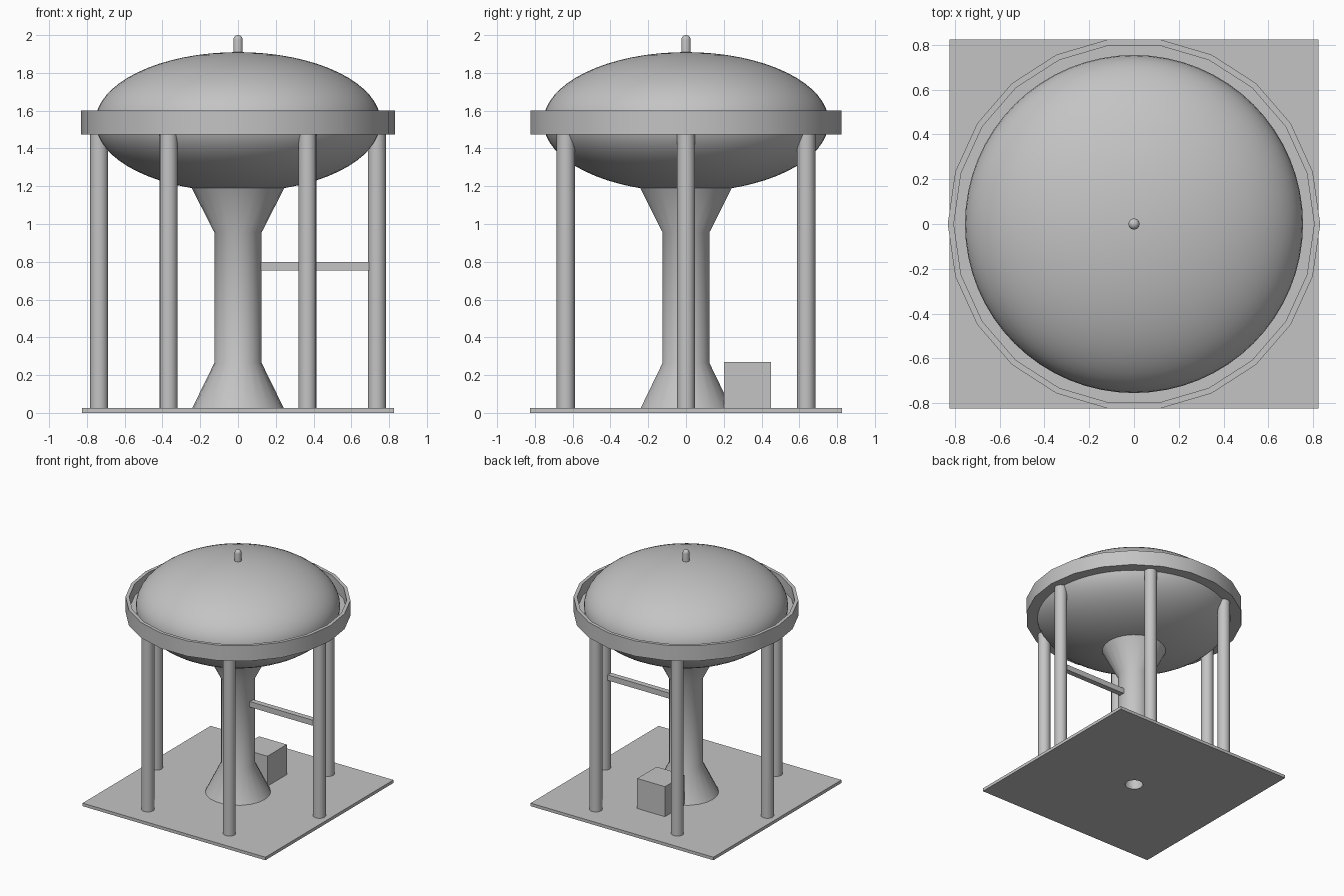
import bpy, bmesh
from math import cos, sin, pi, radians

cube = bpy.data.objects.get("Cube")
if cube:
    bpy.data.objects.remove(cube, do_unlink=True)

grey = bpy.data.materials.new("plain_grey")
grey.use_nodes = True
GREY = (0.55, 0.55, 0.55, 1)
grey.diffuse_color = GREY
grey.node_tree.nodes["Principled BSDF"].inputs["Base Color"].default_value = GREY


def finish(name, bm, smooth=True):
    """Turn a bmesh into a named grey object."""
    bmesh.ops.remove_doubles(bm, verts=bm.verts, dist=1e-5)
    bmesh.ops.recalc_face_normals(bm, faces=bm.faces)
    mesh = bpy.data.meshes.new(name)
    bm.to_mesh(mesh)
    bm.free()
    mesh.materials.append(grey)
    obj = bpy.data.objects.new(name, mesh)
    bpy.context.collection.objects.link(obj)
    bpy.ops.object.select_all(action="DESELECT")
    obj.select_set(True)
    bpy.context.view_layer.objects.active = obj
    if smooth:
        bpy.ops.object.shade_smooth_by_angle(angle=radians(30))
    return obj


def lathe(name, profile, sides=22, at=(0, 0), closed=False):
    """Revolve (radius, z) points about a vertical axis."""
    bm = bmesh.new()
    rings = []
    for r, z in profile:
        rings.append([bm.verts.new((at[0] + r * cos(2 * pi * i / sides),
                                    at[1] + r * sin(2 * pi * i / sides), z))
                      for i in range(sides)])
    pairs = list(zip(rings, rings[1:]))
    if closed:
        pairs.append((rings[-1], rings[0]))
    for a, b in pairs:
        for i in range(sides):
            j = (i + 1) % sides
            bm.faces.new((a[i], a[j], b[j], b[i]))
    return finish(name, bm)


def box(name, low, high):
    bm = bmesh.new()
    bmesh.ops.create_cube(bm, size=1)
    for v in bm.verts:
        for k in range(3):
            v.co[k] = high[k] if v.co[k] > 0 else low[k]
    return finish(name, bm, smooth=False)


# Ground slab with a drain hole in the middle
HOLE = 0.07
slab = box("ground_slab", (-0.825, -0.825, 0), (0.825, 0.825, 0.025))
cutter = lathe("drain_cutter", [(0, -0.1), (HOLE, -0.1), (HOLE, 0.1), (0, 0.1)], 12)
cutter.hide_render = True
cut = slab.modifiers.new("drain", "BOOLEAN")
cut.operation = "DIFFERENCE"
cut.object = cutter
cut.solver = "EXACT"
bpy.context.view_layer.objects.active = slab
bpy.ops.object.modifier_apply(modifier="drain")
bpy.data.objects.remove(cutter, do_unlink=True)

# Hollow central column with flared foot and head
lathe("central_column", [(HOLE, 0.02), (0.245, 0.02), (0.125, 0.265), (0.125, 0.955),
                         (0.245, 1.19), (HOLE, 1.19)], closed=True)

# Flattened round tank
steps = 32
lathe("tank", [(0.755 * sin(pi * i / steps), 1.54 - 0.37 * cos(pi * i / steps))
               for i in range(steps + 1)], 64)

# Walkway around the tank: floor and outer wall
lathe("walkway", [(0.73, 1.475), (0.832, 1.475), (0.832, 1.6), (0.805, 1.6),
                  (0.805, 1.505), (0.73, 1.505)], closed=True)

# Six legs
for i in range(6):
    a = i * pi / 3
    lathe(f"leg_{i + 1}", [(0, 0.02), (0.048, 0.02), (0.048, 1.48), (0, 1.48)], 16,
          (0.735 * cos(a), 0.735 * sin(a)))

# Rounded cap on the top of the tank
R = 0.025
lathe("top_vent", [(0, 1.88), (R, 1.88)]
      + [(R * cos(pi * i / 12), 2 - R + R * sin(pi * i / 12)) for i in range(7)], 16)

# Brace from the column to one leg, and the equipment box behind the column
box("side_brace", (0.11, -0.0225, 0.755), (0.70, 0.0225, 0.80))
box("equipment_box", (-0.125, 0.2, 0.02), (0.125, 0.45, 0.27))
